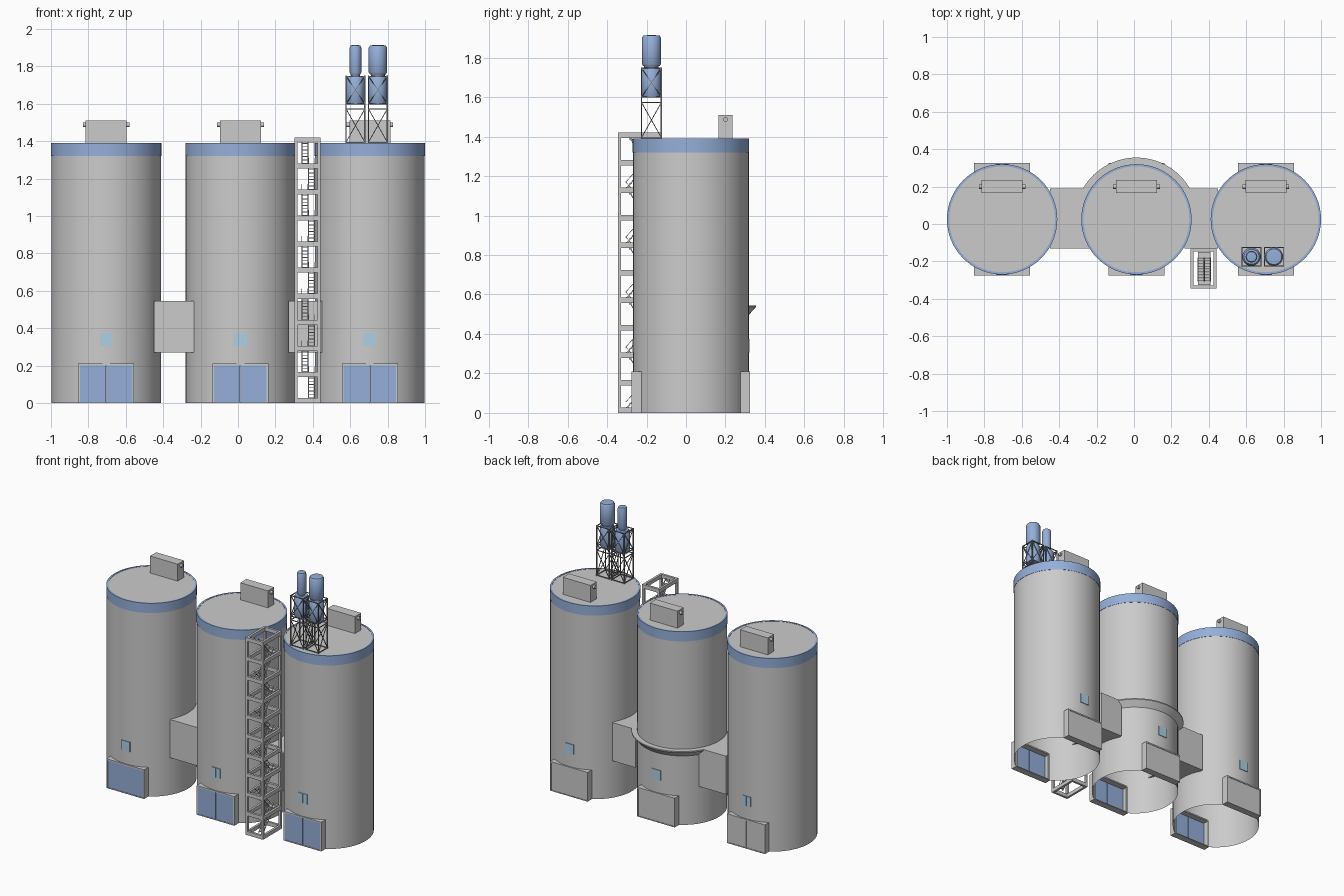
import bpy, bmesh, math
from mathutils import Matrix, Vector

if "Cube" in bpy.data.objects:
    bpy.data.objects.remove(bpy.data.objects["Cube"])

def material(name, rgb):
    m = bpy.data.materials.new(name)
    m.diffuse_color = (*rgb, 1)
    m.use_nodes = True
    m.node_tree.nodes["Principled BSDF"].inputs["Base Color"].default_value = m.diffuse_color
    return m

BLUE = material("blue_paint", (0.30, 0.43, 0.70))
GLASS = material("window_blue", (0.42, 0.63, 0.80))
DARK = material("dark_steel", (0.22, 0.22, 0.23))

def finish(name, bm, mat=None, smooth=False):
    bmesh.ops.recalc_face_normals(bm, faces=bm.faces[:])
    me = bpy.data.meshes.new(name)
    bm.to_mesh(me)
    bm.free()
    ob = bpy.data.objects.new(name, me)
    bpy.context.collection.objects.link(ob)
    if mat:
        me.materials.append(mat)
    if smooth:
        bpy.ops.object.select_all(action='DESELECT')
        ob.select_set(True)
        bpy.context.view_layer.objects.active = ob
        bpy.ops.object.shade_smooth_by_angle(angle=math.radians(35))
    return ob

def add_box(bm, x0, x1, y0, y1, z0, z1):
    mid = Vector(((x0 + x1) / 2, (y0 + y1) / 2, (z0 + z1) / 2))
    size = Matrix.Diagonal((abs(x1 - x0), abs(y1 - y0), abs(z1 - z0), 1))
    bmesh.ops.create_cube(bm, size=1, matrix=Matrix.Translation(mid) @ size)

def add_beam(bm, a, b, w):
    a, b = Vector(a), Vector(b)
    d = b - a
    rot = d.to_track_quat('Z', 'Y').to_matrix().to_4x4()
    bmesh.ops.create_cube(bm, size=1, matrix=Matrix.Translation((a + b) / 2) @ rot
                          @ Matrix.Diagonal((w, w, d.length, 1)))

def boxes(name, items, mat=None):
    bm = bmesh.new()
    for it in items:
        add_box(bm, *it)
    return finish(name, bm, mat)

def lathe(name, profile, cx, cy, mat=None, n=64, a0=0, a1=360, skip=None):
    """Revolve (radius, z) points; skip(x, y, z) leaves out faces."""
    bm = bmesh.new()
    full = a1 - a0 == 360
    rings = []
    for i in range(n if full else n + 1):
        a = math.radians(a0 + (a1 - a0) * i / n)
        rings.append([bm.verts.new((cx + r * math.cos(a), cy + r * math.sin(a), z))
                      for r, z in profile])
    for i in range(n):
        p, q = rings[i], rings[(i + 1) % len(rings)]
        for j in range(len(profile) - 1):
            vs = [p[j], q[j], q[j + 1], p[j + 1]]
            c = sum((v.co for v in vs), Vector()) / 4
            if not (skip and skip(c.x - cx, c.y - cy, c.z)):
                bm.faces.new(vs)
    bmesh.ops.remove_doubles(bm, verts=bm.verts[:], dist=1e-5)
    return finish(name, bm, mat, True)

CY, R, H = 0.025, 0.295, 1.39

for label, cx in (("left", -0.705), ("middle", 0.013), ("right", 0.705)):
    # Open-bottomed wall with door openings front and back
    lathe(label + "_silo_wall", [(R - .002, 0), (R - .002, .2), (R - .002, 1.325)], cx, CY,
          skip=lambda x, y, z: z < .2 and abs(x) < .135)
    lathe(label + "_silo_band", [(R - .002, 1.32), (R, 1.32), (R, H), (R - .012, H), (R - .012, H - .003)],
          cx, CY, BLUE)
    lathe(label + "_silo_roof", [(0, H - .002), (R - .01, H - .002)], cx, CY)
    # Roof unit with small side stubs
    boxes(label + "_roof_unit", [(cx - .11, cx + .11, .165, .235, H - .003, 1.51)])
    bm = bmesh.new()
    bmesh.ops.create_cone(bm, cap_ends=True, segments=16, radius1=.012, radius2=.012, depth=.25,
                          matrix=Matrix.Translation((cx, .2, 1.487)) @ Matrix.Rotation(math.pi / 2, 4, 'Y'))
    finish(label + "_roof_unit_stubs", bm, None, True)
    # Doors and windows on both sides
    for side, s in (("front", -1), ("back", 1)):
        yo, yi = CY + s * .30, CY + s * .25
        boxes(f"{label}_{side}_door_frame", [
            (cx - .15, cx - .14, yi, yo, 0, .21), (cx + .14, cx + .15, yi, yo, 0, .21),
            (cx - .14, cx + .14, yi, yo, .2, .21), (cx - .14, cx + .14, yi, yo, 0, .006)])
        boxes(f"{label}_{side}_door_leaves", [
            (cx - .14, cx - .001, yo - s * .008, yo - s * .003, .006, .2),
            (cx + .001, cx + .14, yo - s * .008, yo - s * .003, .006, .2)],
            BLUE if s < 0 else None)
        boxes(f"{label}_{side}_window", [
            (cx - .034, cx - .001, CY + s * .285, CY + s * .297, .305, .375),
            (cx + .001, cx + .034, CY + s * .285, CY + s * .297, .305, .375)], GLASS)

# Link rooms between the silos
boxes("left_link_room", [(-.45, -.235, -.13, .19, .27, .545)])
boxes("right_link_room", [(.27, .45, -.13, .19, .27, .545)])

# Wedge canopy round the back of the middle silo
lathe("back_canopy", [(R - .003, .545), (.33, .545), (.33, .537), (R - .003, .495)],
      .013, CY, n=32, a0=26, a1=154)

# Stair tower frame
X0, X1, Y0, Y1, STEP, LEVELS = .303, .441, -.345, -.13, .1393, 10
w = .016
frame = [(x, x + w, y, y + w, 0, 1.42) for x in (X0, X1 - w) for y in (Y0, Y1 - w)]
for k in range(LEVELS + 1):
    z = k * STEP
    frame += [(X0 + w, X1 - w, y, y + w, z, z + .027) for y in (Y0, Y1 - w)]
    frame += [(x, x + w, Y0 + w, Y1 - w, z, z + .027) for x in (X0, X1 - w)]
boxes("stair_tower_frame", frame)

# Zigzag stairs: treads, side rails and landings
bm = bmesh.new()
for k in range(LEVELS):
    z = k * STEP + .02
    up = k % 2 == 0
    xa = .378 if up else .342
    xb = xa + .032
    ya, yb = (-.305, -.18) if up else (-.18, -.305)
    for i in range(8):
        y = ya + (yb - ya) * (i + .5) / 8
        zz = z + STEP * (i + .5) / 8
        add_box(bm, xa, xb, y - .007, y + .007, zz - .002, zz + .002)
    for x in (xa, xb):
        add_beam(bm, (x, ya, z), (x, yb, z + STEP), .005)
        add_beam(bm, (x, ya, z + .035), (x, yb, z + STEP + .035 * (k < LEVELS - 1)), .003)
    if k < LEVELS - 1:
        e = .03 if up else -.02
        add_box(bm, .342, .41, yb, yb + e, z + STEP - .004, z + STEP)
finish("stair_flights", bm)

# Roof tanks in braced steel frames
TY, T = -.175, .05
for label, cx, r in (("small", .628, .031), ("large", .748, .049)):
    bm = bmesh.new()
    corners = [(cx + T * a, TY + T * b) for a, b in ((-1, -1), (1, -1), (1, 1), (-1, 1))]
    for i in range(4):
        p, q = corners[i], corners[(i + 1) % 4]
        add_beam(bm, (*p, H - .003), (*p, 1.75), .006)
        for z in (1.393, 1.572, 1.6, 1.747):
            add_beam(bm, (*p, z), (*q, z), .005)
        for z0, z1 in ((1.395, 1.572), (1.6, 1.747)):
            add_beam(bm, (*p, z0), (*q, z1), .004)
            add_beam(bm, (*q, z0), (*p, z1), .004)
    finish(label + "_tank_frame", bm, DARK)
    lathe(label + "_lower_tank", [(0, 1.597), (.045, 1.597), (.049, 1.603), (.049, 1.735),
                                  (.04, 1.748), (0, 1.75)], cx, TY, BLUE, 32)
    lathe(label + "_tank_neck", [(r * .75, 1.745), (r * .75, 1.765)], cx, TY, DARK, 32)
    lathe(label + "_upper_tank", [(0, 1.757), (r * .85, 1.757), (r, 1.768), (r, 1.9),
                                  (r * .85, 1.912), (0, 1.915)], cx, TY, BLUE, 32)
